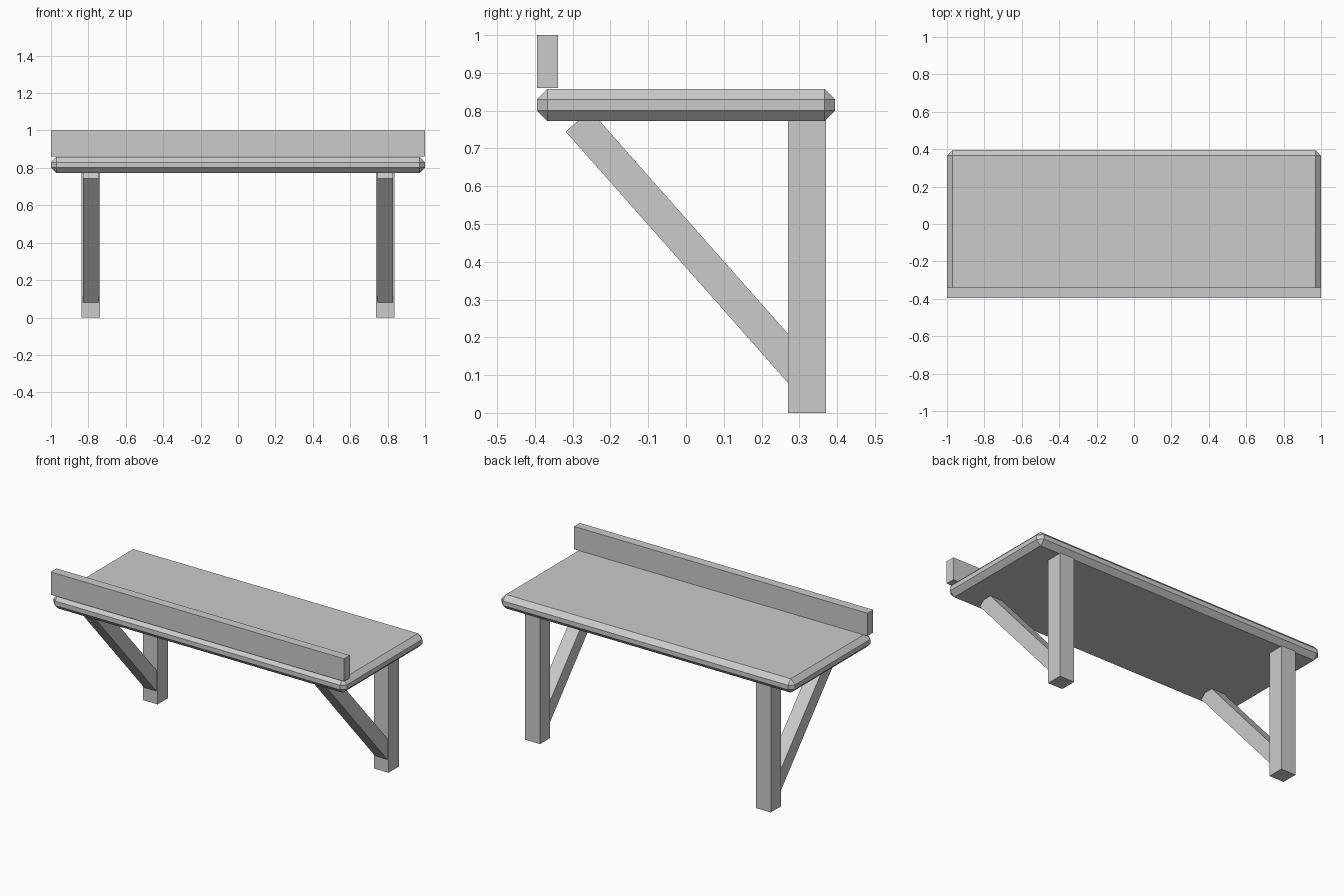
import bpy
import math

cube = bpy.data.objects.get("Cube")
if cube:
    bpy.data.objects.remove(cube, do_unlink=True)

# Single plain grey for every part
grey = bpy.data.materials.new("plain grey")
grey.use_nodes = True
grey.diffuse_color = (0.6, 0.6, 0.6, 1)
grey.node_tree.nodes["Principled BSDF"].inputs["Base Color"].default_value = grey.diffuse_color


def box(name, center, size, tilt=0.0):
    """Flat-shaded box, optionally tilted about the x axis."""
    bpy.ops.mesh.primitive_cube_add(size=1, location=center)
    obj = bpy.context.object
    obj.name = name
    obj.scale = size
    bpy.ops.object.transform_apply(location=False, rotation=False, scale=True)
    obj.rotation_euler.x = tilt
    obj.data.materials.append(grey)
    return obj


# Shelf board with chamfered edges
shelf = box("shelf", (0, 0, 0.815), (2, 0.79, 0.086))
chamfer = shelf.modifiers.new("chamfer", 'BEVEL')
chamfer.width = 0.029
chamfer.segments = 1

# Upright rail along the front edge
box("front_rail", (0, -0.367, 0.93), (2, 0.056, 0.14))

# Post and diagonal brace on each side
for side, sign in (("left", 1), ("right", -1)):
    x = sign * 0.787
    box(side + "_post", (x, 0.32, 0.388), (0.1, 0.1, 0.776))
    box(side + "_brace", (x, 0.012, 0.436), (0.084, 0.9, 0.086), math.radians(-48.5))
